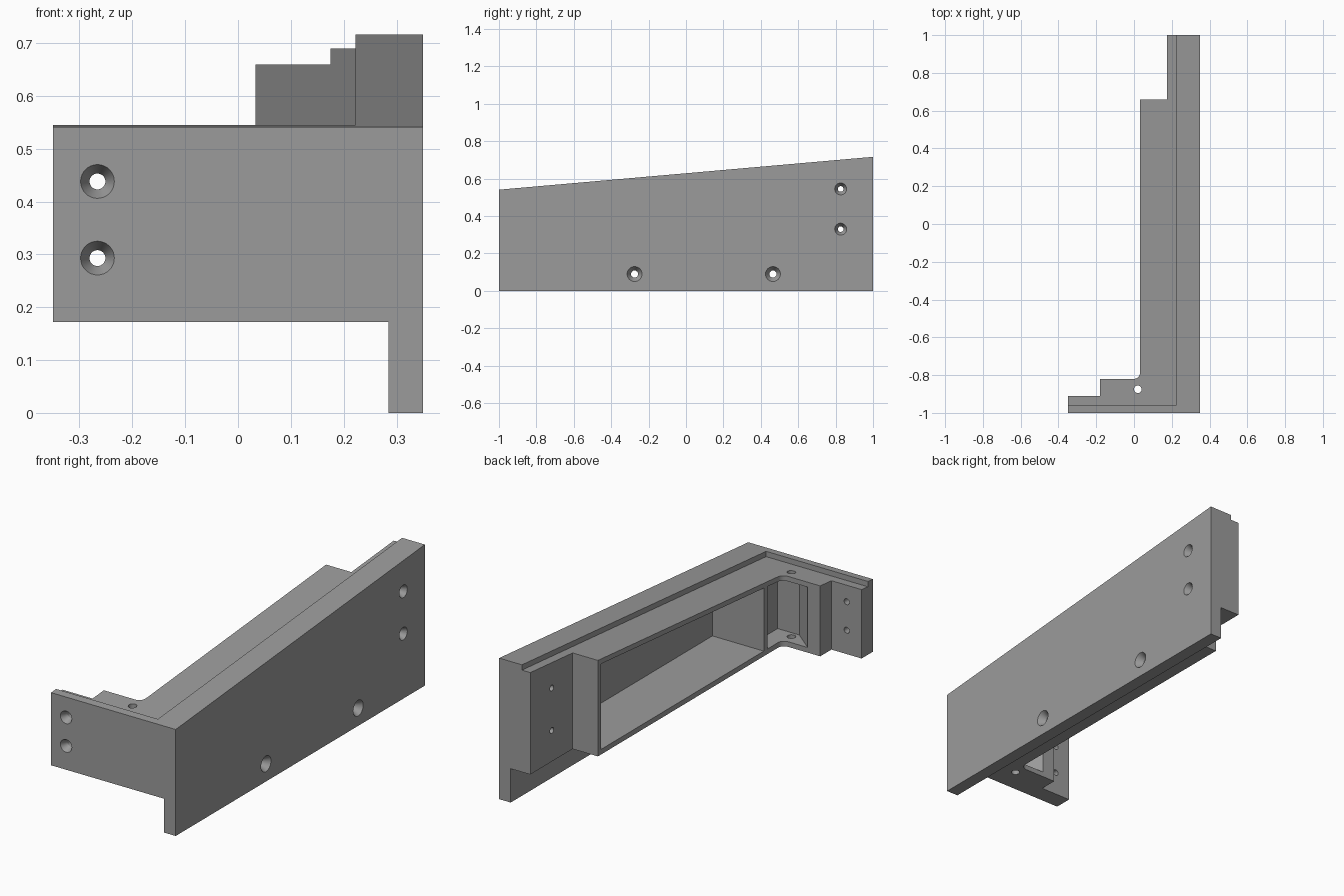
import bpy, bmesh, math
from mathutils import Vector

if "Cube" in bpy.data.objects:
    bpy.data.objects.remove(bpy.data.objects["Cube"])

metal = bpy.data.materials.new("grey metal")
metal.diffuse_color = (0.33, 0.33, 0.33, 1)
metal.use_nodes = True
metal.node_tree.nodes["Principled BSDF"].inputs["Base Color"].default_value = metal.diffuse_color


def slope(y):
    """Height of the inclined top rim at depth y."""
    return 0.541 + 0.0878 * (y + 1)


def finish(bm, name):
    bmesh.ops.recalc_face_normals(bm, faces=bm.faces)
    me = bpy.data.meshes.new(name)
    bm.to_mesh(me)
    bm.free()
    me.materials.append(metal)
    ob = bpy.data.objects.new(name, me)
    bpy.context.collection.objects.link(ob)
    return ob


def prism(name, pts, low, high):
    """Extrude a plan outline between two height functions of y."""
    bm = bmesh.new()
    a = [bm.verts.new((x, y, low(y))) for x, y in pts]
    b = [bm.verts.new((x, y, high(y))) for x, y in pts]
    n = len(pts)
    bm.faces.new(a[::-1])
    bm.faces.new(b)
    for i in range(n):
        j = (i + 1) % n
        bm.faces.new((a[i], a[j], b[j], b[i]))
    return finish(bm, name)


def rect(x0, x1, y0, y1):
    return [(x0, y0), (x1, y0), (x1, y1), (x0, y1)]


def screw_hole(name, start, axis, profile, seg=32):
    """Revolve (depth, radius) steps about an axis going into the part."""
    axis = Vector(axis)
    u = axis.orthogonal().normalized()
    v = axis.cross(u)
    bm = bmesh.new()
    rings = []
    for d, r in profile:
        ring = []
        for k in range(seg):
            t = 2 * math.pi * k / seg
            p = Vector(start) + axis * d + (u * math.cos(t) + v * math.sin(t)) * r
            ring.append(bm.verts.new(p))
        rings.append(ring)
    bm.faces.new(rings[0])
    bm.faces.new(rings[-1])
    for a, b in zip(rings, rings[1:]):
        for k in range(seg):
            j = (k + 1) % seg
            bm.faces.new((a[k], a[j], b[j], b[k]))
    return finish(bm, name)


# Bracket body: L-shaped plan with a rounded inner corner
R = 0.035
fillet = [(0.033 - R + R * math.cos(t), -0.82 + R - R * math.sin(t))
          for t in [math.pi / 2 * k / 8 for k in range(9)]]
outline = [(-0.35, -1), (0.35, -1), (0.35, 1), (0.175, 1), (0.175, 0.66),
           (0.033, 0.66)] + fillet + [(-0.18, -0.82), (-0.18, -0.91), (-0.35, -0.91)]
body = prism("bracket_body", outline, lambda y: 0, slope)

floor = lambda y: 0.198
ceiling = lambda y: slope(y) - 0.052
cutters = [
    # space under the body, leaving the side skirt
    prism("underside_cut", rect(-0.6, 0.285, -1.2, 1.2), lambda y: -0.2, lambda y: 0.172),
    # lowered ledge behind the rim
    prism("ledge_cut", rect(-0.6, 0.222, -0.96, 1.2), lambda y: slope(y) - 0.027, lambda y: 1.2),
    # long side pocket
    prism("side_pocket_cut", rect(-0.1, 0.322, -0.672, 0.637), floor, ceiling),
    # faceted corner niche
    prism("corner_niche_cut", [(-0.11, -0.75), (-0.11, -0.82), (0.0, -0.91), (0.122, -0.91),
                               (0.122, -0.79), (0.033, -0.7), (-0.03, -0.7)], floor, ceiling),
    # vertical bolt hole through the niche roof and floor
    screw_hole("bolt_hole_cut", (0.02, -0.875, 0.1), (0, 0, 1), [(0, 0.02), (0.6, 0.02)]),
]


def countersink(big, small, length):
    d = 0.034
    k = (big - small) / d
    return [(-0.01, big + 0.01 * k), (d, small), (length, small)]


# Countersunk holes in the long side
for y, z, big, small in [(-0.275, 0.09, 0.04, 0.019), (0.465, 0.09, 0.04, 0.019),
                         (0.827, 0.33, 0.032, 0.015), (0.827, 0.545, 0.032, 0.015)]:
    cutters.append(screw_hole("side_hole_cut", (0.35, y, z), (-1, 0, 0),
                              countersink(big, small, 0.3)))
# Countersunk holes in the front flange
for z in (0.293, 0.438):
    cutters.append(screw_hole("front_hole_cut", (-0.266, -1, z), (0, 1, 0),
                              countersink(0.032, 0.015, 0.2)))

bpy.context.view_layer.objects.active = body
body.select_set(True)
for c in cutters:
    m = body.modifiers.new("cut", 'BOOLEAN')
    m.operation = 'DIFFERENCE'
    m.solver = 'EXACT'
    m.object = c
    bpy.ops.object.modifier_apply(modifier=m.name)
    bpy.data.objects.remove(c)

bpy.ops.object.shade_smooth_by_angle(angle=math.radians(25))
